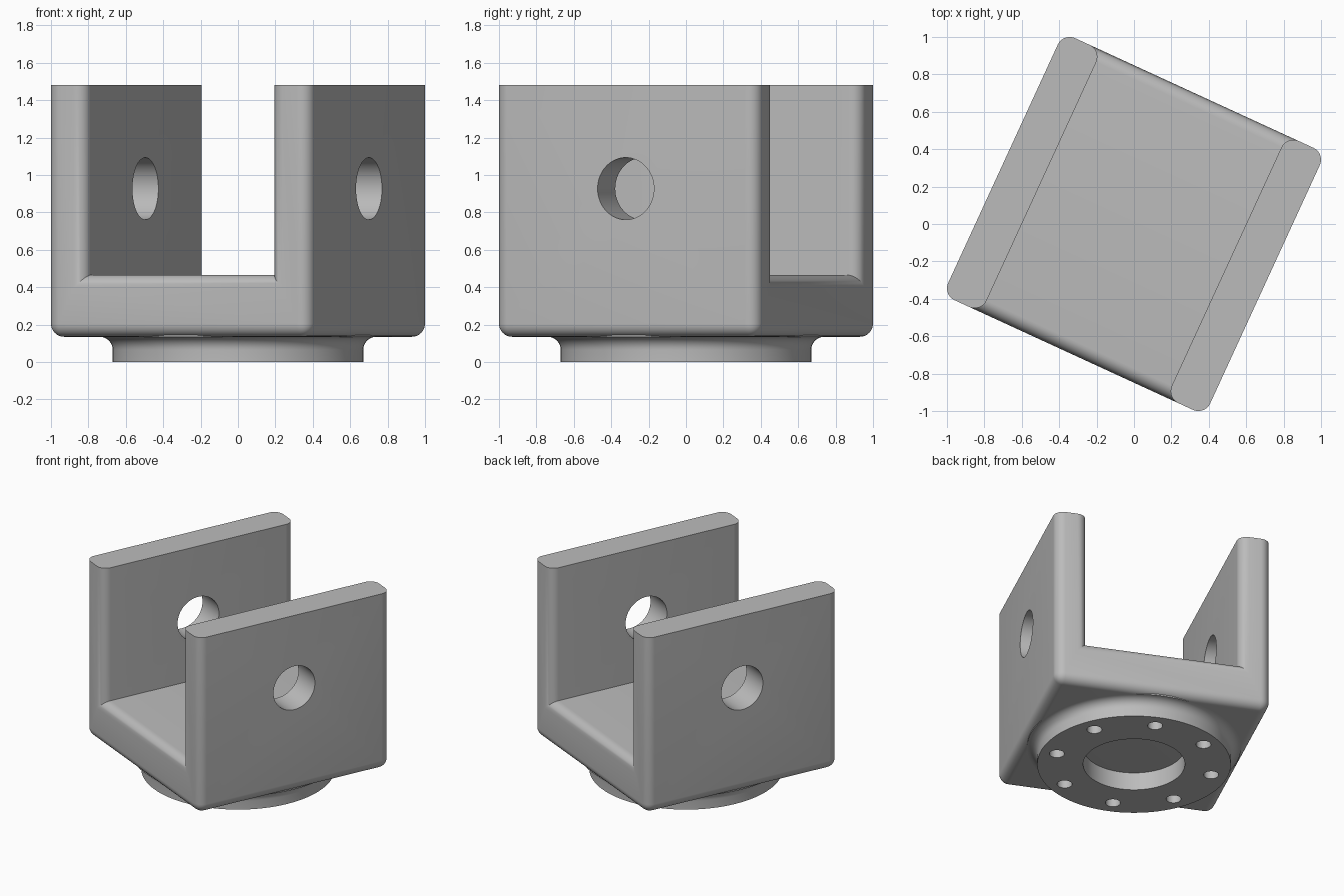
import bpy, bmesh, math
from mathutils import Matrix

if "Cube" in bpy.data.objects:
    bpy.data.objects.remove(bpy.data.objects["Cube"])

TURN = math.radians(-24.7)      # bracket is turned about z
HALF, INNER = 0.771, 0.545      # outer and inner half widths
BOTTOM, FLOOR, TOP = 0.135, 0.465, 1.48
FILLET = 0.07

grey = bpy.data.materials.new("plain_grey")
grey.use_nodes = True
grey.diffuse_color = (0.5, 0.5, 0.5, 1)
grey.node_tree.nodes["Principled BSDF"].inputs["Base Color"].default_value = (0.5, 0.5, 0.5, 1)


def add_object(name, bm):
    bmesh.ops.recalc_face_normals(bm, faces=bm.faces)
    mesh = bpy.data.meshes.new(name)
    bm.to_mesh(mesh)
    bm.free()
    mesh.materials.append(grey)
    obj = bpy.data.objects.new(name, mesh)
    bpy.context.collection.objects.link(obj)
    obj.rotation_euler.z = TURN
    return obj


def add_cylinder(bm, radius, depth, matrix, segments):
    bmesh.ops.create_cone(bm, cap_ends=True, segments=segments, radius1=radius,
                          radius2=radius, depth=depth, matrix=matrix)


def cut_and_smooth(obj, cutter):
    cutter.hide_render = True
    bpy.context.view_layer.update()
    mod = obj.modifiers.new("holes", 'BOOLEAN')
    mod.operation, mod.solver, mod.object = 'DIFFERENCE', 'EXACT', cutter
    bpy.ops.object.select_all(action='DESELECT')
    bpy.context.view_layer.objects.active = obj
    obj.select_set(True)
    bpy.ops.object.modifier_apply(modifier=mod.name)
    bpy.data.objects.remove(cutter)
    bpy.ops.object.shade_smooth_by_angle(angle=math.radians(30))


# Fork: U profile pushed along y, with rounded ends and bottom
bm = bmesh.new()
outline = [(-HALF, BOTTOM), (HALF, BOTTOM), (HALF, TOP), (INNER, TOP),
           (INNER, FLOOR), (-INNER, FLOOR), (-INNER, TOP), (-HALF, TOP)]
face = bm.faces.new([bm.verts.new((x, -HALF, z)) for x, z in outline])
push = bmesh.ops.extrude_face_region(bm, geom=[face], use_keep_orig=True)
bmesh.ops.translate(bm, vec=(0, 2 * HALF, 0),
                    verts=[v for v in push["geom"] if isinstance(v, bmesh.types.BMVert)])
bmesh.ops.recalc_face_normals(bm, faces=bm.faces)


def is_rounded(edge):
    a, b = (v.co for v in edge.verts)
    if min(a.z, b.z) > TOP - 0.01:
        return False
    along_y = abs(a.y - b.y) > 0.01
    return not along_y or a.z < BOTTOM + 0.01


bmesh.ops.bevel(bm, geom=[e for e in bm.edges if is_rounded(e)], offset=FILLET,
                offset_type='OFFSET', segments=8, profile=0.5, affect='EDGES')
fork = add_object("fork_body", bm)

# Pin hole through both arms
bm = bmesh.new()
add_cylinder(bm, 0.166, 2.0, Matrix.Translation((0, 0, 0.927)) @ Matrix.Rotation(math.pi / 2, 4, 'Y'), 64)
cut_and_smooth(fork, add_object("pin_cutter", bm))

# Mounting flange: turned ring with a concave fillet up to the fork
RADIUS, BORE = 0.67, 0.352
profile = [(BORE, 0), (RADIUS, 0)]
for i in range(9):
    a = math.pi / 2 * i / 8
    profile.append((RADIUS + FILLET * (1 - math.cos(a)), BOTTOM - FILLET * (1 - math.sin(a))))
profile += [(RADIUS + FILLET, BOTTOM + 0.01), (BORE, BOTTOM + 0.01)]
bm = bmesh.new()
SIDES = 96
rings = [[bm.verts.new((r * math.cos(t), r * math.sin(t), z)) for r, z in profile]
         for t in (math.tau * k / SIDES for k in range(SIDES))]
n = len(profile)
for k, ring in enumerate(rings):
    after = rings[(k + 1) % SIDES]
    for i in range(n):
        j = (i + 1) % n
        bm.faces.new((ring[i], after[i], after[j], ring[j]))
flange = add_object("mounting_flange", bm)

# Ring of bolt holes
bm = bmesh.new()
for k in range(8):
    t = math.tau * k / 8
    add_cylinder(bm, 0.052, 0.4, Matrix.Translation((0.553 * math.cos(t), 0.553 * math.sin(t), 0.1)), 24)
cut_and_smooth(flange, add_object("bolt_cutter", bm))
